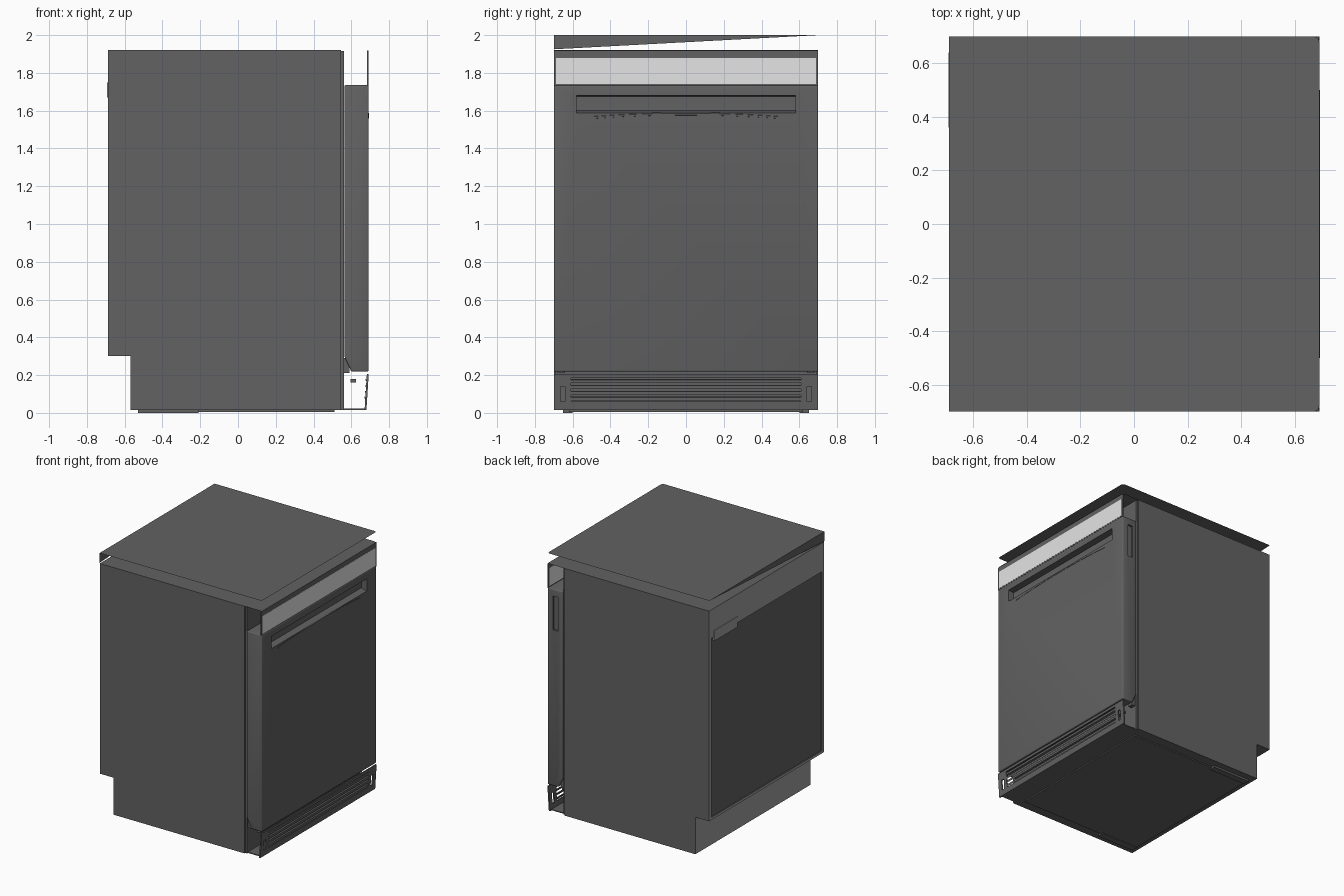
import bpy, math

cube = bpy.data.objects.get("Cube")
if cube:
    bpy.data.objects.remove(cube, do_unlink=True)


def material(name, value):
    m = bpy.data.materials.new(name)
    m.use_nodes = True
    m.diffuse_color = (value, value, value, 1)
    m.node_tree.nodes["Principled BSDF"].inputs["Base Color"].default_value = (value, value, value, 1)
    return m


GREY = material("dark grey enamel", 0.122)
SILVER = material("light silver", 0.78)
STEEL = material("mid grey steel", 0.35)


def mesh(name, verts, faces, mat=GREY):
    me = bpy.data.meshes.new(name)
    me.from_pydata(verts, [], faces)
    me.materials.append(mat)
    ob = bpy.data.objects.new(name, me)
    bpy.context.collection.objects.link(ob)
    return ob


def extrude(name, profile, y0, y1, mat=GREY):
    """Sweep an x/z profile along y, with faces pointing outwards."""
    area = sum(a[0] * b[1] - b[0] * a[1] for a, b in zip(profile, profile[1:] + profile[:1]))
    if area < 0:
        profile = profile[::-1]
    n = len(profile)
    verts = [(x, y, z) for y in (y0, y1) for x, z in profile]
    faces = [tuple(range(n)), tuple(range(2 * n - 1, n - 1, -1))]
    faces += [(i, i + n, (i + 1) % n + n, (i + 1) % n) for i in range(n)]
    return mesh(name, verts, faces, mat)


def box(name, x, y, z, mat=GREY):
    return extrude(name, [(x[0], z[0]), (x[1], z[0]), (x[1], z[1]), (x[0], z[1])], *y, mat)


def apply(ob, kind, **settings):
    mod = ob.modifiers.new(kind.lower(), kind)
    for key, value in settings.items():
        setattr(mod, key, value)
    bpy.context.view_layer.objects.active = ob
    bpy.ops.object.modifier_apply(modifier=mod.name)


def cut(ob, cutter):
    apply(ob, "BOOLEAN", object=cutter, operation="DIFFERENCE", solver="EXACT")
    bpy.data.objects.remove(cutter, do_unlink=True)


def smooth(ob):
    bpy.ops.object.select_all(action="DESELECT")
    ob.select_set(True)
    bpy.context.view_layer.objects.active = ob
    bpy.ops.object.shade_smooth_by_angle(angle=math.radians(35))


def sheet(name, x0, z, radius=0.022):
    """Thin horizontal sheet with rounded front corners."""
    outline = [(x0, 0.7, z), (x0, -0.7, z)]
    for side, start in ((-1, -90), (1, 0)):
        for step in range(7):
            a = math.radians(start + step * 15)
            outline.append((0.692 - radius + radius * math.cos(a),
                            side * (0.7 - radius) + radius * math.sin(a), z))
    return mesh(name, outline, [tuple(range(len(outline)))])


# Cabinet with a notch at the lower back and a shallow recessed back panel
cabinet = extrude("cabinet", [(-0.57, 0.015), (0.545, 0.015), (0.545, 1.92),
                              (-0.688, 1.92), (-0.688, 0.3), (-0.57, 0.3)], -0.7, 0.7)
cut(cabinet, box("back_cutter", (-0.75, -0.68), (-0.675, 0.675), (0.32, 1.7)))
# Bare steel on the back frame and the notch riser, not on the recessed panel
cabinet.data.materials.clear()
cabinet.data.materials.append(GREY)
cabinet.data.materials.append(STEEL)
for face in cabinet.data.polygons:
    recessed = abs(face.center.x + 0.68) < 0.003
    face.material_index = 1 if face.normal.x < -0.9 and not recessed else 0
box("front_flange", (0.543, 0.56), (-0.69, 0.69), (0.015, 1.915))
box("back_label_plate", (-0.693, -0.679), (0.36, 0.64), (1.67, 1.75), STEEL)

# Floating top sheet and the gusset under its back edge
sheet("top_sheet", -0.69, 2)
mesh("back_gusset", [(-0.689, -0.7, 1.925), (-0.689, -0.7, 2), (-0.689, 0.7, 2)], [(0, 1, 2)])

# Control console: a thin open-ended shell
sheet("console_lid", 0.54, 1.92)
box("console_top_rail", (0.684, 0.691), (-0.7, 0.7), (1.88, 1.918))
box("console_panel", (0.684, 0.692), (-0.687, 0.687), (1.742, 1.88), SILVER)
box("console_bottom_rail", (0.684, 0.691), (-0.7, 0.7), (1.732, 1.742))
for s in (-1, 1):
    box("console_end_trim", (0.684, 0.691), sorted((s * 0.687, s * 0.7)), (1.742, 1.88))

# Door with a handle pocket, a chamfered lower back edge and one latch recess
door = extrude("door", [(0.6, 0.218), (0.692, 0.218), (0.692, 1.735),
                        (0.563, 1.735), (0.563, 0.3)], -0.7, 0.7)
apply(door, "BEVEL", width=0.008, segments=3, limit_method="ANGLE")
cut(door, extrude("pocket_cutter", [(0.645, 1.6), (0.72, 1.58), (0.72, 1.685), (0.645, 1.675)], -0.58, 0.58))
cut(door, box("latch_cutter", (0.6, 0.645), (0.685, 0.75), (1.42, 1.68)))
smooth(door)

# Curved lip under the handle pocket
STEPS = 16
verts, faces = [], []
for i in range(STEPS + 1):
    t = 2 * i / STEPS - 1
    z = 1.582 - 0.018 * t * t
    for x, dz in ((0.684, 0.012), (0.694, 0.004), (0.694, -0.006), (0.684, -0.008)):
        verts.append((x, 0.5 * t, z + dz))
for i in range(STEPS):
    for k in range(4):
        a, b = 4 * i + k, 4 * i + (k + 1) % 4
        faces.append((a, b, b + 4, a + 4))
faces += [(3, 2, 1, 0), tuple(range(4 * STEPS, 4 * STEPS + 4))]
smooth(mesh("handle_lip", verts, faces))

# Slanted kick plate with a louvred grille and a fastener slot at each end
kick = extrude("kick_plate", [(0.67, 0.015), (0.68, 0.015), (0.692, 0.205), (0.682, 0.205)], -0.7, 0.7)
cut(kick, box("grille_cutter", (0.6, 0.75), (-0.61, 0.61), (0.06, 0.185)))
for s in (-1, 1):
    cut(kick, box("slot_cutter", (0.6, 0.75), sorted((s * 0.64, s * 0.665)), (0.06, 0.14)))
box("kick_floor", (0.56, 0.676), (-0.68, 0.68), (0.015, 0.022))
for i in range(4):
    z = 0.07 + i * 0.031
    x = 0.682 + i * 0.002
    extrude("grille_louvre", [(x - 0.012, z + 0.008), (x, z - 0.006), (x, z + 0.012), (x - 0.012, z + 0.016)],
            -0.615, 0.615)
box("kick_rail", (0.595, 0.625), (-0.62, 0.62), (0.162, 0.18))

# Hinges, runners and underside tray
for s in (-1, 1):
    box("door_hinge", (0.55, 0.59), sorted((s * 0.64, s * 0.68)), (0.21, 0.29))
    box("runner_foot", (-0.53, -0.21), sorted((s * 0.6, s * 0.65)), (0, 0.017))
box("base_tray", (-0.53, 0.51), (-0.62, 0.62), (0.006, 0.017))
